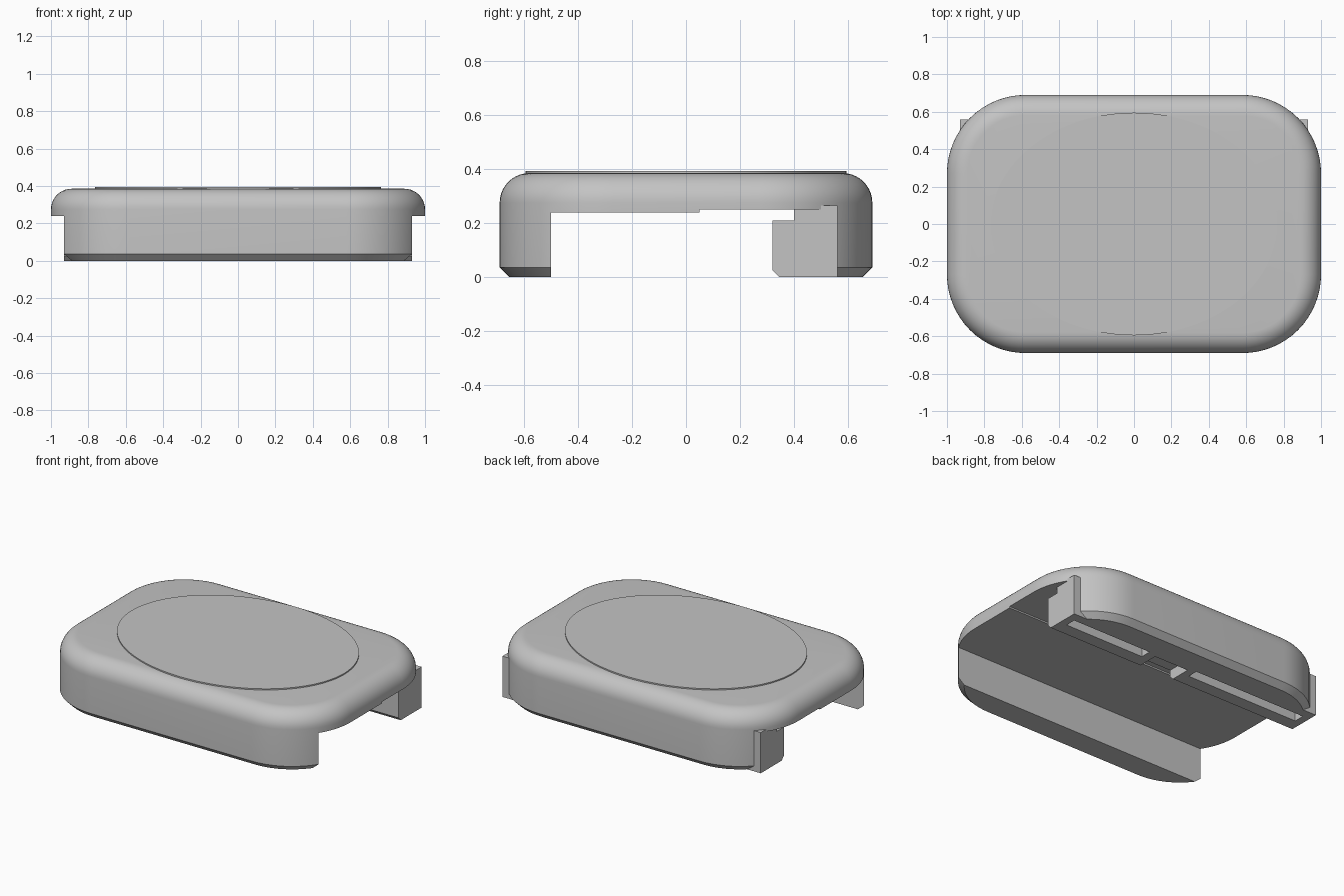
import bpy, bmesh, math

if "Cube" in bpy.data.objects:
    bpy.data.objects.remove(bpy.data.objects["Cube"], do_unlink=True)

HALF_X, HALF_Y, CORNER = 1.0, 0.69, 0.42
TOP, FILLET, CHAMFER = 0.385, 0.11, 0.036

grey = bpy.data.materials.new("grey plastic")
grey.use_nodes = True
grey.diffuse_color = (0.55, 0.55, 0.55, 1)
grey.node_tree.nodes["Principled BSDF"].inputs["Base Color"].default_value = (0.55, 0.55, 0.55, 1)


def make_object(name, bm):
    bmesh.ops.recalc_face_normals(bm, faces=bm.faces)
    mesh = bpy.data.meshes.new(name)
    bm.to_mesh(mesh)
    bm.free()
    mesh.materials.append(grey)
    obj = bpy.data.objects.new(name, mesh)
    bpy.context.collection.objects.link(obj)
    return obj


def loft(name, outlines):
    """Skin a stack of equal-length closed outlines and cap both ends."""
    bm = bmesh.new()
    rings = [[bm.verts.new(p) for p in outline] for outline in outlines]
    for low, high in zip(rings, rings[1:]):
        for i in range(len(low)):
            j = (i + 1) % len(low)
            bm.faces.new((low[i], low[j], high[j], high[i]))
    bm.faces.new(rings[0])
    bm.faces.new(rings[-1])
    return make_object(name, bm)


def prism(name, profile, x0, x1):
    """Extrude a (y, z) profile along x."""
    return loft(name, [[(x, y, z) for y, z in profile] for x in (x0, x1)])


def box(name, x0, x1, y0, y1, z0, z1):
    return prism(name, [(y0, z0), (y1, z0), (y1, z1), (y0, z1)], x0, x1)


def rounded_outline(inset, z, steps=16):
    points = []
    for quarter, (sx, sy) in enumerate([(1, 1), (-1, 1), (-1, -1), (1, -1)]):
        for i in range(steps + 1):
            a = math.pi / 2 * (quarter + i / steps)
            r = CORNER - inset
            points.append((sx * (HALF_X - CORNER) + r * math.cos(a),
                           sy * (HALF_Y - CORNER) + r * math.sin(a), z))
    return points


def ellipse(rx, ry, z, count=96):
    return [(rx * math.cos(2 * math.pi * i / count),
             ry * math.sin(2 * math.pi * i / count), z) for i in range(count)]


def cut(target, cutter):
    cutter.hide_render = True
    mod = target.modifiers.new("cut", "BOOLEAN")
    mod.operation = "DIFFERENCE"
    mod.solver = "EXACT"
    mod.object = cutter
    bpy.context.view_layer.objects.active = target
    bpy.ops.object.modifier_apply(modifier=mod.name)
    bpy.data.objects.remove(cutter, do_unlink=True)


def smooth(obj):
    bpy.ops.object.select_all(action="DESELECT")
    obj.select_set(True)
    bpy.context.view_layer.objects.active = obj
    bpy.ops.object.shade_smooth_by_angle(angle=math.radians(30))


# Rounded shell: chamfered foot, straight wall, filleted top
levels = [(CHAMFER, 0), (0, CHAMFER)]
for i in range(11):
    a = math.pi / 2 * i / 10
    levels.append((FILLET * (1 - math.cos(a)), TOP - FILLET + FILLET * math.sin(a)))
shell = loft("shell", [rounded_outline(inset, z) for inset, z in levels])

# Stepped channel running through the underside
cut(shell, prism("channel_cutter", [
    (-0.5, -0.1), (0.56, -0.1), (0.56, 0.265), (0.5, 0.265), (0.5, 0.25),
    (0.05, 0.25), (0.05, 0.24), (-0.5, 0.24)], -1.2, 1.2))
smooth(shell)

# Rail against the back wall, with slots and a notch from below
rail = prism("rail", [
    (0.345, 0), (0.56, 0), (0.56, 0.265), (0.5, 0.265), (0.5, 0.25),
    (0.4, 0.25), (0.4, 0.21), (0.32, 0.21), (0.32, 0.025)], -0.93, 0.93)
cut(rail, box("slot_cutter", 0.3, 0.88, 0.43, 0.5, -0.1, 0.15))
cut(rail, box("slot_cutter", -0.88, -0.06, 0.43, 0.5, -0.1, 0.15))
cut(rail, box("notch_cutter", -0.01, 0.24, 0.3, 0.48, -0.1, 0.07))

# Raised oval pad on top
pad = loft("top_pad", [ellipse(0.765, 0.595, z) for z in (TOP - 0.005, TOP + 0.008)])
smooth(pad)
